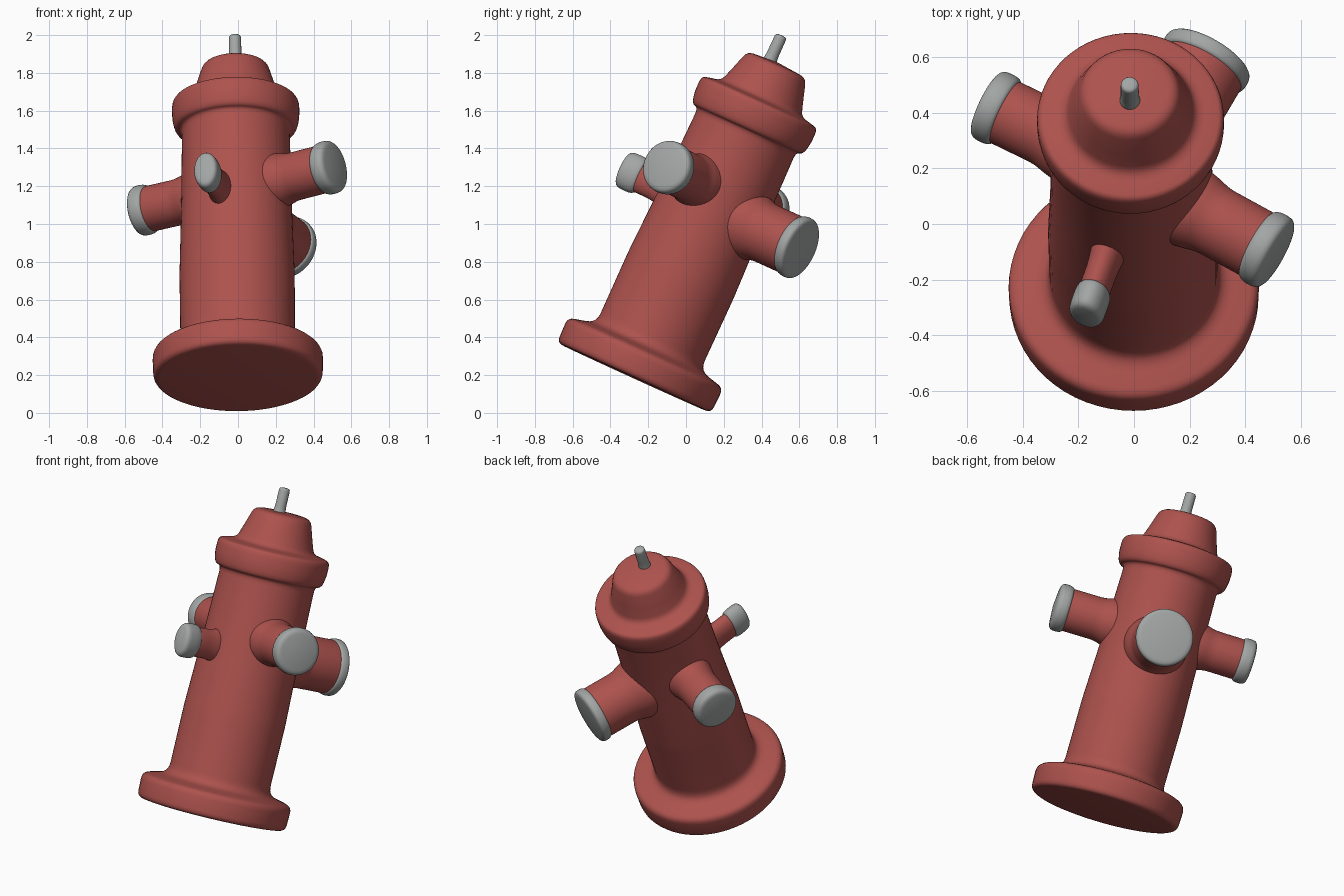
import bpy, bmesh, math
from mathutils import Matrix, Vector

if "Cube" in bpy.data.objects:
    bpy.data.objects.remove(bpy.data.objects["Cube"])


def material(name, rgb):
    m = bpy.data.materials.new(name)
    m.diffuse_color = (*rgb, 1)
    m.use_nodes = True
    m.node_tree.nodes["Principled BSDF"].inputs["Base Color"].default_value = m.diffuse_color
    return m


RED = material("faded_red_paint", (0.42, 0.085, 0.075))
GREY = material("worn_grey_metal", (0.36, 0.38, 0.37))

# Leaning frame: the whole hydrant tilts back and very slightly sideways
LEAN = (Matrix.Translation((0, -0.275, 0.185))
        @ Matrix.Rotation(math.radians(-0.5), 4, 'Y')
        @ Matrix.Rotation(math.radians(-24.5), 4, 'X'))


def rounded(points, cut, steps=4):
    """Round every inner corner of a (radius, height) profile."""
    pts = [Vector(p) for p in points]
    out = [pts[0]]
    for a, b, c in zip(pts, pts[1:], pts[2:]):
        p = b + (a - b).normalized() * min(cut, 0.45 * (a - b).length)
        q = b + (c - b).normalized() * min(cut, 0.45 * (c - b).length)
        for i in range(steps + 1):
            t = i / steps
            out.append(p * (1 - t) ** 2 + b * 2 * t * (1 - t) + q * t * t)
    return out + [pts[-1]]


def lathe(name, points, mat, frame=Matrix(), cut=0.03, segments=64, squash=1.0):
    """Turn a profile around local z; squash narrows it along local y."""
    bm = bmesh.new()
    verts = [bm.verts.new((r, 0, h)) for r, h in rounded(points, cut)]
    edges = [bm.edges.new(pair) for pair in zip(verts, verts[1:])]
    bmesh.ops.spin(bm, geom=verts + edges, cent=(0, 0, 0), axis=(0, 0, 1),
                   angle=math.tau, steps=segments, use_duplicate=False)
    bmesh.ops.remove_doubles(bm, verts=bm.verts, dist=0.0005)
    bmesh.ops.scale(bm, vec=(1, squash, 1), verts=bm.verts)
    bmesh.ops.recalc_face_normals(bm, faces=bm.faces)
    mesh = bpy.data.meshes.new(name)
    bm.to_mesh(mesh)
    bm.free()
    mesh.materials.append(mat)
    ob = bpy.data.objects.new(name, mesh)
    bpy.context.collection.objects.link(ob)
    ob.matrix_world = LEAN @ frame
    bpy.ops.object.select_all(action='DESELECT')
    ob.select_set(True)
    bpy.context.view_layer.objects.active = ob
    bpy.ops.object.shade_smooth_by_angle(angle=math.radians(50))
    return ob


# Base plate, barrel, collar and bonnet in one turned profile
lathe("hydrant_body", [
    (0, 0), (0.448, 0), (0.452, 0.145), (0.33, 0.175), (0.303, 0.21),
    (0.305, 0.60), (0.293, 1.00), (0.285, 1.44), (0.322, 1.45),
    (0.337, 1.51), (0.337, 1.60), (0.30, 1.612), (0.235, 1.625),
    (0.215, 1.68), (0.170, 1.822), (0, 1.835)], RED, cut=0.035)

# Operating nut on top
lathe("top_nut", [(0, 1.80), (0.04, 1.80), (0.033, 1.86), (0.032, 1.972), (0, 1.975)],
      GREY, Matrix.Translation((0, -0.042, 0)), cut=0.015, segments=32)


# Outlets: a red neck flaring into the barrel and a grey cap
def outlet(name, angle, height, neck, cap, reach, squash=1.0, cap_len=0.09):
    frame = (Matrix.Translation((0, 0, height))
             @ Matrix.Rotation(math.radians(angle), 4, 'Z')
             @ Matrix.Rotation(math.radians(90), 4, 'Y'))
    start = reach - cap_len
    lathe(name + "_neck", [(0, 0.12), (neck * 1.22, 0.20), (neck * 1.12, 0.285),
                           (neck, 0.34), (neck, start + 0.03), (0, start + 0.03)],
          RED, frame, squash=squash)
    lathe(name + "_cap", [(0, start), (neck * 1.02, start), (cap, start + 0.03),
                          (cap * 0.97, reach - 0.005), (0, reach + 0.008)],
          GREY, frame, squash=squash)


outlet("right_outlet", -31, 1.085, 0.128, 0.144, 0.615)
outlet("left_outlet", 152, 1.10, 0.122, 0.136, 0.60)
outlet("rear_large_outlet", 62, 0.985, 0.160, 0.172, 0.60, cap_len=0.07)
outlet("front_small_outlet", -108, 0.985, 0.088, 0.104, 0.545, squash=0.64, cap_len=0.12)
